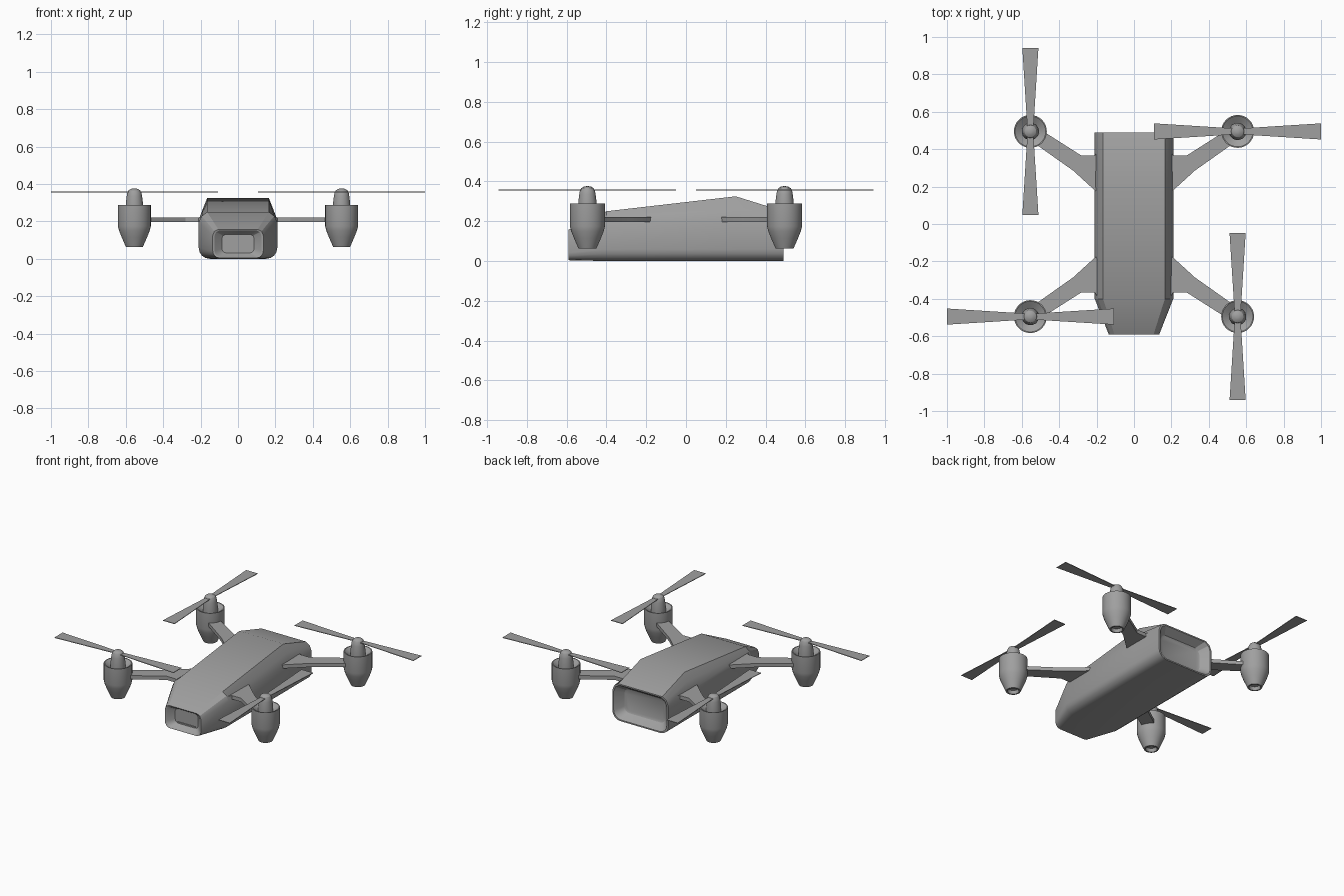
import bpy, bmesh, math
from mathutils import Matrix, Vector

if "Cube" in bpy.data.objects:
    bpy.data.objects.remove(bpy.data.objects["Cube"])

grey = bpy.data.materials.new("mid_grey")
grey.diffuse_color = (0.35, 0.35, 0.35, 1)
grey.use_nodes = True
grey.node_tree.nodes["Principled BSDF"].inputs["Base Color"].default_value = grey.diffuse_color


def finish(name, bm, angle=30):
    bmesh.ops.recalc_face_normals(bm, faces=bm.faces)
    me = bpy.data.meshes.new(name)
    bm.to_mesh(me)
    bm.free()
    ob = bpy.data.objects.new(name, me)
    bpy.context.collection.objects.link(ob)
    me.materials.append(grey)
    bpy.ops.object.select_all(action='DESELECT')
    ob.select_set(True)
    bpy.context.view_layer.objects.active = ob
    bpy.ops.object.shade_smooth_by_angle(angle=math.radians(angle))
    return ob


def loft(bm, rings, caps=True):
    loops = [[bm.verts.new(p) for p in r] for r in rings]
    n = len(loops[0])
    for a, b in zip(loops, loops[1:]):
        for i in range(n):
            bm.faces.new((a[i], a[(i + 1) % n], b[(i + 1) % n], b[i]))
    if caps:
        bm.faces.new(loops[0])
        bm.faces.new(loops[-1])


def section(y, w, tw, bottom, shoulder, top, bulge):
    """Closed hull section: rounded lower corners, chamfered shoulders."""
    r = w * 0.28
    half = [(w - r + r * math.sin(a), bottom + r - r * math.cos(a))
            for a in [math.radians(d) for d in (0, 22.5, 45, 67.5, 90)]]
    mid = ((w + tw) / 2 + bulge, (shoulder + top) / 2 + bulge)
    half += [(w, shoulder), mid, (tw, top)]
    return [Vector((x, y, z)) for x, z in half] + [Vector((-x, y, z)) for x, z in reversed(half)]


def shrink(ring, sx, sz, dy):
    zs = [p.z for p in ring]
    c = (min(zs) + max(zs)) / 2
    return [Vector((p.x * sx, p.y + dy, c + (p.z - c) * sz)) for p in ring]


# Hull with recessed nose and tail
nose = section(-0.59, 0.135, 0.105, 0.004, 0.125, 0.157, 0.006)
tail = section(0.49, 0.21, 0.165, 0.0, 0.195, 0.25, 0.008)
bm = bmesh.new()
loft(bm, [shrink(nose, 0.64, 0.64, 0.04), shrink(nose, 0.72, 0.74, 0.03),
          shrink(nose, 0.93, 0.93, 0.003), nose,
          section(-0.40, 0.21, 0.165, 0.0, 0.195, 0.25, 0.006),
          section(0.25, 0.21, 0.165, 0.0, 0.21, 0.325, 0.0),
          tail, shrink(tail, 0.95, 0.93, 0.0),
          shrink(tail, 0.74, 0.66, -0.05), shrink(tail, 0.68, 0.58, -0.055)])
finish("hull", bm, 25)

# Thin lens slot inside the nose recess
bm = bmesh.new()
bmesh.ops.create_cube(bm, size=1, matrix=Matrix.Translation((0, -0.551, 0.04))
                      @ Matrix.Diagonal((0.13, 0.008, 0.006, 1)))
finish("nose_slot", bm)

MX, MY = 0.554, 0.495
ARM = [(0.18, 0.165), (0.21, 0.18), (0.325, 0.285), (0.53, 0.43),
       (0.50, 0.505), (0.28, 0.365), (0.21, 0.365), (0.195, 0.39), (0.18, 0.39)]
# Motor pod outline (radius, height), from lower recess up to the upper cup
POD = [(0.030, 0.085), (0.036, 0.063), (0.045, 0.063), (0.068, 0.115), (0.082, 0.15),
       (0.088, 0.175), (0.088, 0.288), (0.082, 0.288), (0.045, 0.262)]
CAP = [(0.046, 0.255), (0.046, 0.295), (0.041, 0.335), (0.038, 0.352),
       (0.031, 0.366), (0.018, 0.374), (0.006, 0.376)]


def lathe(name, profile, x, y):
    bm = bmesh.new()
    n = 32
    loft(bm, [[(x + r * math.cos(2 * math.pi * i / n), y + r * math.sin(2 * math.pi * i / n), z)
               for i in range(n)] for r, z in profile])
    finish(name, bm)


for sx, sy, tag in ((-1, -1, "front_left"), (1, -1, "front_right"),
                    (-1, 1, "back_left"), (1, 1, "back_right")):
    x, y = sx * MX, sy * MY

    # Arm plate
    bm = bmesh.new()
    loft(bm, [[(sx * px, sy * py, z) for px, py in ARM] for z in (0.197, 0.222)])
    finish("arm_" + tag, bm)

    # Motor pod and rounded cap
    lathe("motor_" + tag, POD, x, y)
    lathe("motor_cap_" + tag, CAP, x, y)

    # Two-blade propeller, widening toward the tips
    turn = Matrix.Rotation(0 if sx == sy else math.pi / 2, 4, 'Z')
    if sx == sy == 1 or sx == sy == -1:
        turn = Matrix.Identity(4)
    bm = bmesh.new()
    rings = []
    for u, c in ((-0.446, 0.043), (0, 0.015), (0.446, 0.043)):
        rings.append([Matrix.Translation((x, y, 0.357)) @ turn @ Vector((u, v, h))
                      for v, h in ((-c, -0.002), (c, -0.002), (c, 0.002), (-c, 0.002))])
    loft(bm, rings)
    finish("propeller_" + tag, bm)
